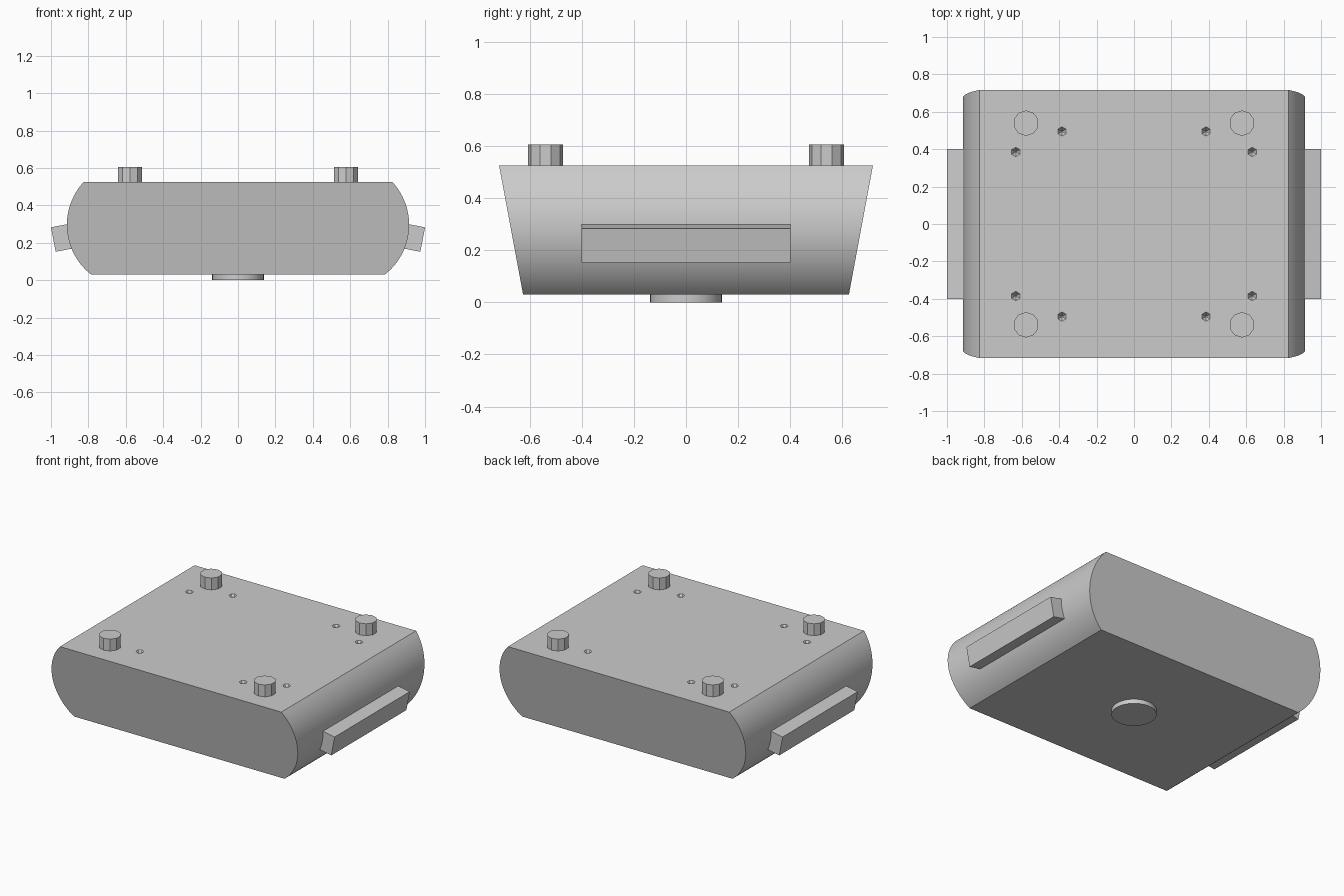
import bpy, bmesh, math
from mathutils import Matrix, Vector

cube = bpy.data.objects.get("Cube")
if cube:
    bpy.data.objects.remove(cube, do_unlink=True)

GREY = (0.6, 0.6, 0.6, 1)
grey = bpy.data.materials.new("plain grey")
grey.use_nodes = True
grey.diffuse_color = GREY
grey.node_tree.nodes["Principled BSDF"].inputs["Base Color"].default_value = GREY

Z_LOW, Z_TOP = 0.03, 0.525
SIDES = (-1, 1)


def finish(name, bm, smooth=None):
    bmesh.ops.recalc_face_normals(bm, faces=bm.faces)
    mesh = bpy.data.meshes.new(name)
    bm.to_mesh(mesh)
    bm.free()
    mesh.materials.append(grey)
    ob = bpy.data.objects.new(name, mesh)
    bpy.context.collection.objects.link(ob)
    if smooth:
        bpy.ops.object.select_all(action="DESELECT")
        ob.select_set(True)
        bpy.context.view_layer.objects.active = ob
        bpy.ops.object.shade_smooth_by_angle(angle=math.radians(smooth))
    return ob


def add_cone(bm, x, y, z0, z1, r0, r1, sides):
    bmesh.ops.create_cone(bm, cap_ends=True, segments=sides, radius1=r0, radius2=r1,
                          depth=z1 - z0, matrix=Matrix.Translation((x, y, (z0 + z1) / 2)))


# Body: slab with bulging round sides and ends that lean outwards
CX, CZ, R = 0.578, 0.296, 0.337
a0, a1 = math.asin((Z_LOW - CZ) / R), math.asin((Z_TOP - CZ) / R)
STEPS = 24
arc = [a0 + (a1 - a0) * i / STEPS for i in range(STEPS + 1)]
right = [(CX + R * math.cos(a), CZ + R * math.sin(a)) for a in arc]
outline = right + [(-x, z) for x, z in reversed(right)]


def half_depth(z):
    return 0.625 + 0.092 * (z - Z_LOW) / (Z_TOP - Z_LOW)


bm = bmesh.new()
ends = [[bm.verts.new((x, s * half_depth(z), z)) for x, z in outline] for s in SIDES]
for ring in ends:
    bm.faces.new(ring)
for i in range(len(outline)):
    j = (i + 1) % len(outline)
    bm.faces.new((ends[0][i], ends[0][j], ends[1][j], ends[1][i]))
body = finish("body", bm)

# Small tapered screw holes beside each peg
bm = bmesh.new()
for sx in SIDES:
    for sy in SIDES:
        for x, y in ((0.385, 0.495), (0.632, 0.385)):
            add_cone(bm, sx * x, sy * y, Z_TOP - 0.025, Z_TOP + 0.025, 0.004, 0.046, 6)
cutter = finish("screw_hole_cutter", bm)
cutter.hide_render = True
cut = body.modifiers.new("screw holes", "BOOLEAN")
cut.operation, cut.solver, cut.object = "DIFFERENCE", "EXACT", cutter
bpy.ops.object.select_all(action="DESELECT")
body.select_set(True)
bpy.context.view_layer.objects.active = body
bpy.ops.object.modifier_apply(modifier=cut.name)
bpy.data.objects.remove(cutter, do_unlink=True)
bpy.ops.object.shade_smooth_by_angle(angle=math.radians(20))

# Four pegs on the top
for sx, side in ((-1, "right"), (1, "left")):
    for sy, end in ((-1, "front"), (1, "back")):
        bm = bmesh.new()
        add_cone(bm, sx * 0.577, sy * 0.539, Z_TOP - 0.02, 0.605, 0.068, 0.068, 10)
        finish(f"{end}_{side}_peg", bm)

# Tilted grip bar on each side
TILT = math.radians(10.8)
WIDTH, LENGTH, HEIGHT = 0.16, 0.8, 0.133
for s, side in ((-1, "right"), (1, "left")):
    bm = bmesh.new()
    out = Vector((math.cos(TILT), 0, -math.sin(TILT)))
    centre = Vector((0.9875, 0, 0.2175)) - out * WIDTH / 2
    centre.x *= s
    bmesh.ops.create_cube(bm, size=1, matrix=Matrix.Translation(centre)
                          @ Matrix.Rotation(s * TILT, 4, "Y")
                          @ Matrix.Diagonal((WIDTH, LENGTH, HEIGHT, 1)))
    finish(f"{side}_grip_bar", bm)

# Round pad underneath
bm = bmesh.new()
add_cone(bm, 0, 0, 0, Z_LOW + 0.02, 0.138, 0.138, 32)
finish("bottom_pad", bm, smooth=30)
